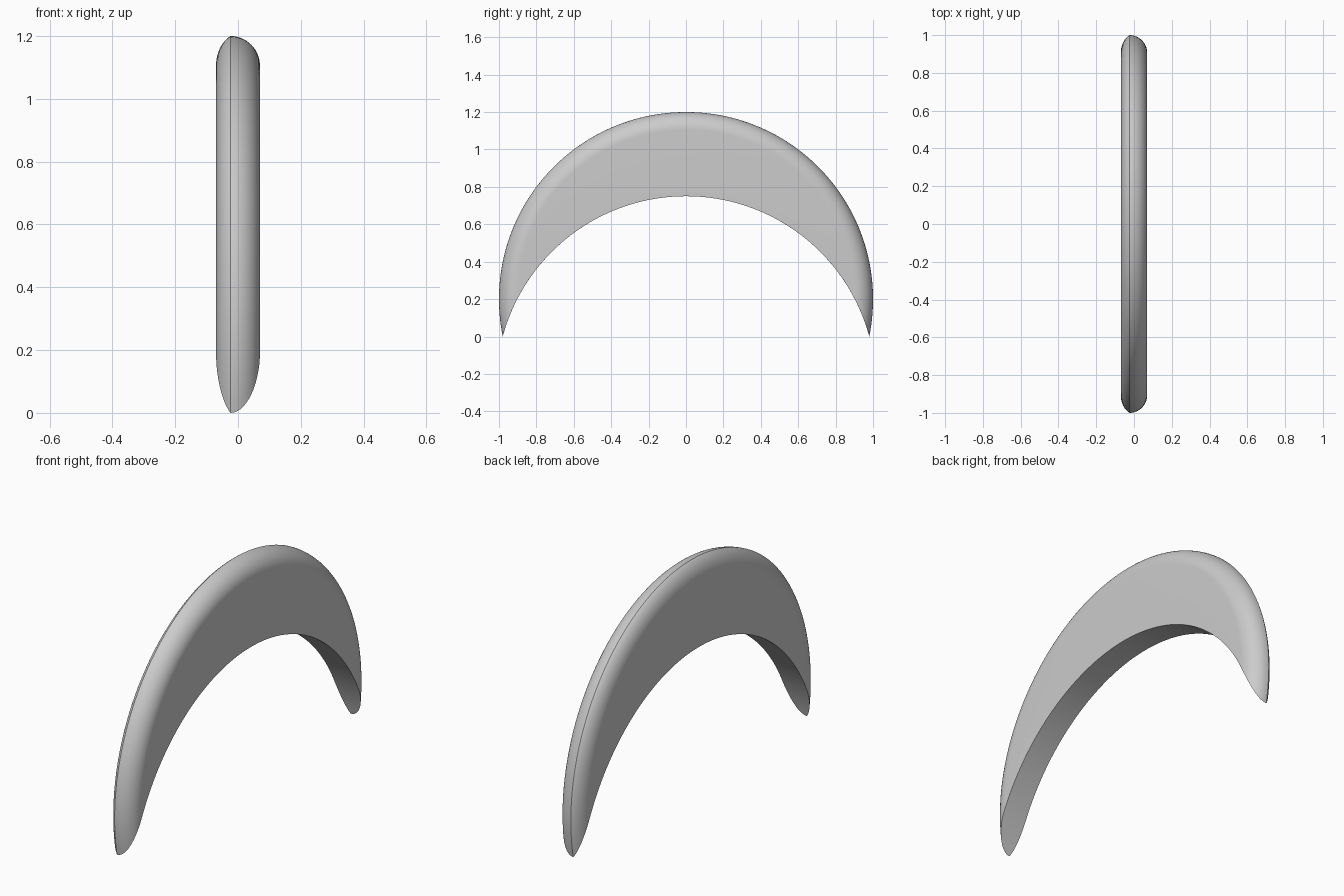
import bpy, bmesh
from math import sin, cos, pi, atan2, sqrt, radians

cube = bpy.data.objects.get("Cube")
if cube:
    bpy.data.objects.remove(cube, do_unlink=True)

HALF = 0.07           # half thickness
RIDGE = -0.024        # x of the crease along the outer edge
FILLET = 0.095        # depth of the rounding
OUTER_Z = 0.2         # centre of the outer circle, radius 1
INNER_Z, INNER_R = -0.265, 1.015
ARC = 128
STEPS = 14

# Rounded edge profile as (x, outer radius): steep on the right, full on the left
profile = []
SWEEP = radians(65)
for i in range(STEPS):
    t = SWEEP * i / STEPS
    x = -HALF + (RIDGE + HALF) * (1 - cos(t)) / (1 - cos(SWEEP))
    profile.append((x, 1 - FILLET * (1 - sin(t) / sin(SWEEP))))
ridge_row = len(profile)
for i in range(STEPS + 1):
    t = pi / 2 * i / STEPS
    profile.append((RIDGE + (HALF - RIDGE) * sin(t), 1 - FILLET * (1 - cos(t))))


def arc_row(bm, x, radius, centre, tip_y, tip_z):
    """Arc over the top from one tip to the other."""
    half = atan2(tip_y, tip_z - centre)
    row = []
    for i in range(ARC + 1):
        a = half * (2 * i / ARC - 1)
        row.append(bm.verts.new((x, radius * sin(a), centre + radius * cos(a))))
    return row


def skin(bm, a, b):
    """Quads between two rows."""
    for i in range(ARC):
        bm.faces.new((a[i], a[i + 1], b[i + 1], b[i]))


bm = bmesh.new()
outer, inner = [], []
for x, r in profile:
    # Tips lie where the outer and inner circles cross
    z = (INNER_R**2 - r**2 - INNER_Z**2 + OUTER_Z**2) / (2 * (OUTER_Z - INNER_Z))
    y = sqrt(r**2 - (z - OUTER_Z)**2)
    outer.append(arc_row(bm, x, r, OUTER_Z, y, z))
    inner.append(arc_row(bm, x, INNER_R, INNER_Z, y, z))

# Outer rounded skin, inner concave skin and the two flat sides
for k in range(len(profile) - 1):
    skin(bm, outer[k], outer[k + 1])
    skin(bm, inner[k + 1], inner[k])
skin(bm, inner[0], outer[0])
skin(bm, outer[-1], inner[-1])
bmesh.ops.remove_doubles(bm, verts=bm.verts, dist=1e-5)
bmesh.ops.recalc_face_normals(bm, faces=bm.faces)

mesh = bpy.data.meshes.new("crescent_arch")
bm.to_mesh(mesh)
bm.free()
arch = bpy.data.objects.new("crescent_arch", mesh)
bpy.context.scene.collection.objects.link(arch)

# Plain grey material
grey = bpy.data.materials.new("plain grey")
grey.use_nodes = True
colour = (0.6, 0.6, 0.6, 1)
grey.diffuse_color = colour
grey.node_tree.nodes["Principled BSDF"].inputs["Base Color"].default_value = colour
mesh.materials.append(grey)

bpy.context.view_layer.objects.active = arch
arch.select_set(True)
bpy.ops.object.shade_smooth_by_angle(angle=radians(25))
